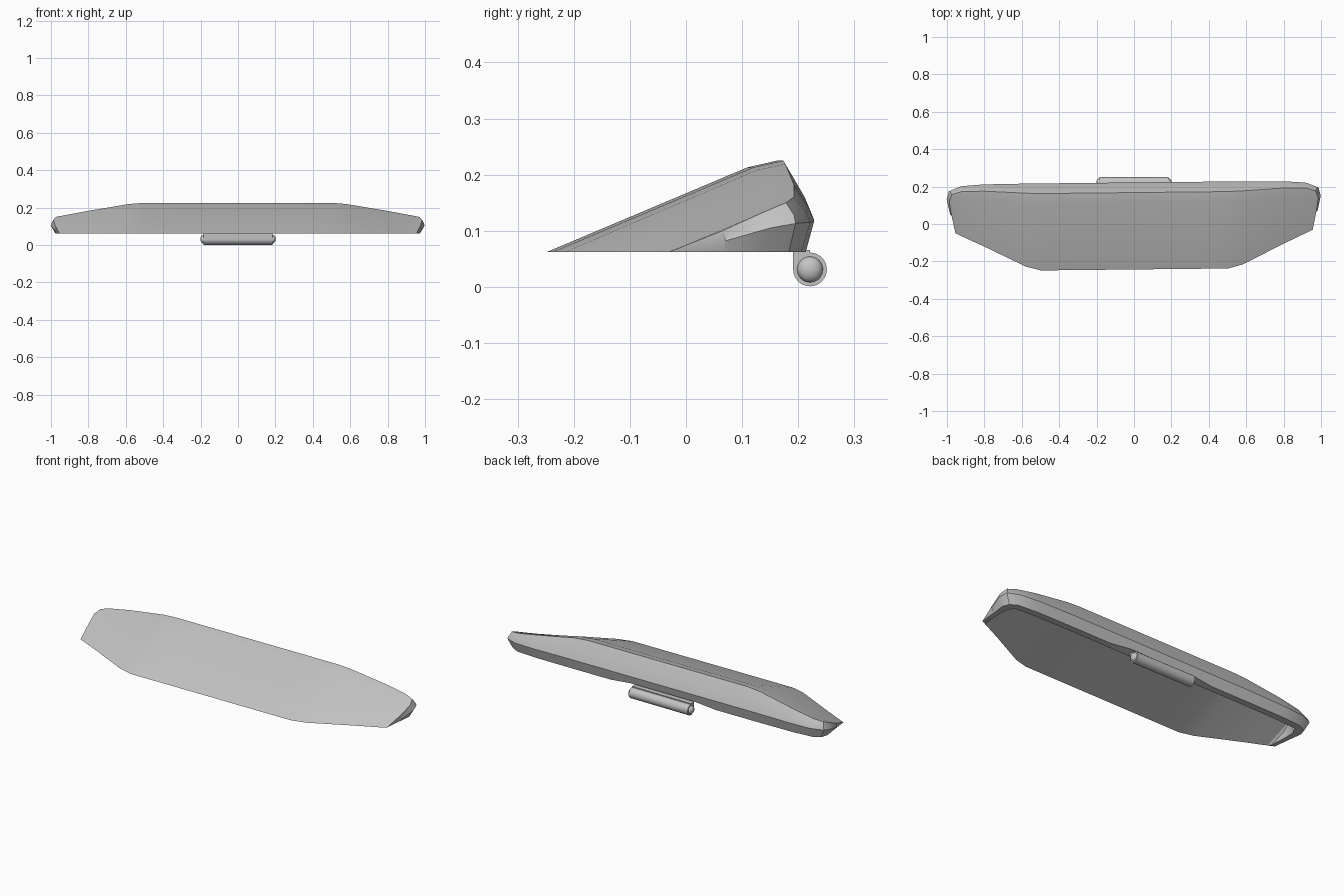
import bpy, bmesh
from math import sin, cos, pi

cube = bpy.data.objects.get("Cube")
if cube:
    bpy.data.objects.remove(cube, do_unlink=True)

grey = bpy.data.materials.new("plain grey")
grey.use_nodes = True
colour = (0.55, 0.55, 0.55, 1)
grey.diffuse_color = colour
grey.node_tree.nodes["Principled BSDF"].inputs["Base Color"].default_value = colour

BASE = 0.062  # height of the open underside


def finish(name, bm):
    bmesh.ops.recalc_face_normals(bm, faces=bm.faces[:])
    mesh = bpy.data.meshes.new(name)
    bm.to_mesh(mesh)
    bm.free()
    mesh.materials.append(grey)
    obj = bpy.data.objects.new(name, mesh)
    bpy.context.collection.objects.link(obj)
    bpy.ops.object.select_all(action='DESELECT')
    obj.select_set(True)
    bpy.context.view_layer.objects.active = obj
    bpy.ops.object.shade_smooth_by_angle(angle=0.55)
    return obj


# Wedge shell: one half is lofted column by column, then mirrored
bm = bmesh.new()


def column(x, front=None, crest=None, top=None, bulge=None, foot=None,
           inner=None, ceiling=None, foot_z=BASE):
    """Points of one section; each is (y, z) or (x, y, z)."""
    pts = dict(F=front, C=crest, T=top, B=bulge, O=foot, I=inner, J=ceiling)
    col = {}
    for key, p in pts.items():
        if p:
            col[key] = bm.verts.new(p if len(p) == 3 else (x, *p))
    if top and bulge:  # rounded shoulder between the top edge and the bulge
        t, b = col["T"].co, col["B"].co
        mid = t.lerp(b, 0.6)
        mid.y += 0.004
        col["M"] = bm.verts.new(mid)
    return col


def central(x, lift=0.0):
    return column(x, (-.243, BASE), (.115, .213), (.168, .225), (.222, .12),
                  (.207 + lift / 4, BASE + lift), (.17, BASE), (.15, .208))


tip = bm.verts.new((.955, -.04, BASE))
tip_inner = bm.verts.new((.932, -.04, BASE))

# End wall columns, from the front tip to the rounded rear corner
e1 = column(.98, top=(.975, .055, .1), bulge=(.982, .06, .082),
            foot=(.965, .06, BASE), inner=(.937, .06, BASE), ceiling=(.93, .05, .092))
e2 = column(.99, top=(.986, .13, .134), bulge=(1, .14, .105),
            foot=(.975, .135, BASE), inner=(.935, .12, BASE), ceiling=(.93, .1, .112))
e3 = column(.98, top=(.972, .168, .15), bulge=(.988, .185, .113),
            foot=(.962, .173, BASE), inner=(.922, .14, BASE), ceiling=(.915, .12, .125))

# Columns running along the back towards the middle, with the shallow notch
run = [
    column(.92, (-.057, BASE), (.145, .149), (.183, .16), (.212, .115),
           (.196, BASE), (.157, BASE), (.135, .138)),
    column(.8, (-.113, BASE), (.148, .171), (.184, .182), (.22, .117),
           (.205, BASE), (.167, BASE), (.145, .163)),
    column(.58, (-.222, BASE), (.12, .208), (.171, .219), (.222, .12),
           (.207, BASE), (.17, BASE), (.15, .203)),
    central(.5), central(.33), central(.2, .014), central(0, .014),
]


def strip(a, b, keys):
    for k, n in zip(keys, keys[1:]):
        bm.faces.new((a[k], b[k], b[n], a[n]))


for a, b in zip(run, run[1:]):
    strip(a, b, "FCTMBOIJF")
for a, b in zip((e1, e2, e3), (e2, e3, run[0])):
    strip(a, b, "TMBOIJ")

# Close the end around the front tip
r = run[0]
bm.faces.new((r["F"], tip, e1["T"], e2["T"], r["C"]))
bm.faces.new((r["C"], e2["T"], e3["T"], r["T"]))
bm.faces.new((tip, e1["T"], e1["M"], e1["B"], e1["O"]))
bm.faces.new((tip, e1["O"], e1["I"], tip_inner))
bm.faces.new((tip, tip_inner, r["F"]))
bm.faces.new((tip_inner, e1["I"], e1["J"]))
bm.faces.new((r["F"], tip_inner, e1["J"], r["J"]))
bm.faces.new((e1["J"], e2["J"], e3["J"], r["J"]))

bmesh.ops.mirror(bm, geom=bm.verts[:] + bm.edges[:] + bm.faces[:],
                 axis='X', merge_dist=0.0005)
shell = finish("wedge_shell", bm)
shell.rotation_euler.z = 0.0105  # the shell sits slightly turned

# Hinge barrel: round profile with a squared upper front corner
CY, CZ, R, HALF = 0.221, 0.031, 0.030, 0.185
profile = [(CY - R, 0.066), (CY, 0.066)]
profile += [(CY + R * sin(pi * i / 16), CZ + R * cos(pi * i / 16)) for i in range(25)]
bm = bmesh.new()
face = bm.faces.new([bm.verts.new((-HALF, y, z)) for y, z in profile])
ext = bmesh.ops.extrude_face_region(bm, geom=[face], use_keep_orig=True)
moved = [v for v in ext["geom"] if isinstance(v, bmesh.types.BMVert)]
bmesh.ops.translate(bm, verts=moved, vec=(2 * HALF, 0, 0))
finish("hinge_barrel", bm)

# Domed pin ends
for side, name in ((1, "left_pin_end"), (-1, "right_pin_end")):
    bm = bmesh.new()
    bmesh.ops.create_uvsphere(bm, u_segments=20, v_segments=12, radius=0.023)
    bmesh.ops.scale(bm, verts=bm.verts[:], vec=(0.7, 1, 1))
    bmesh.ops.translate(bm, verts=bm.verts[:], vec=(side * HALF, CY, CZ))
    finish(name, bm)
